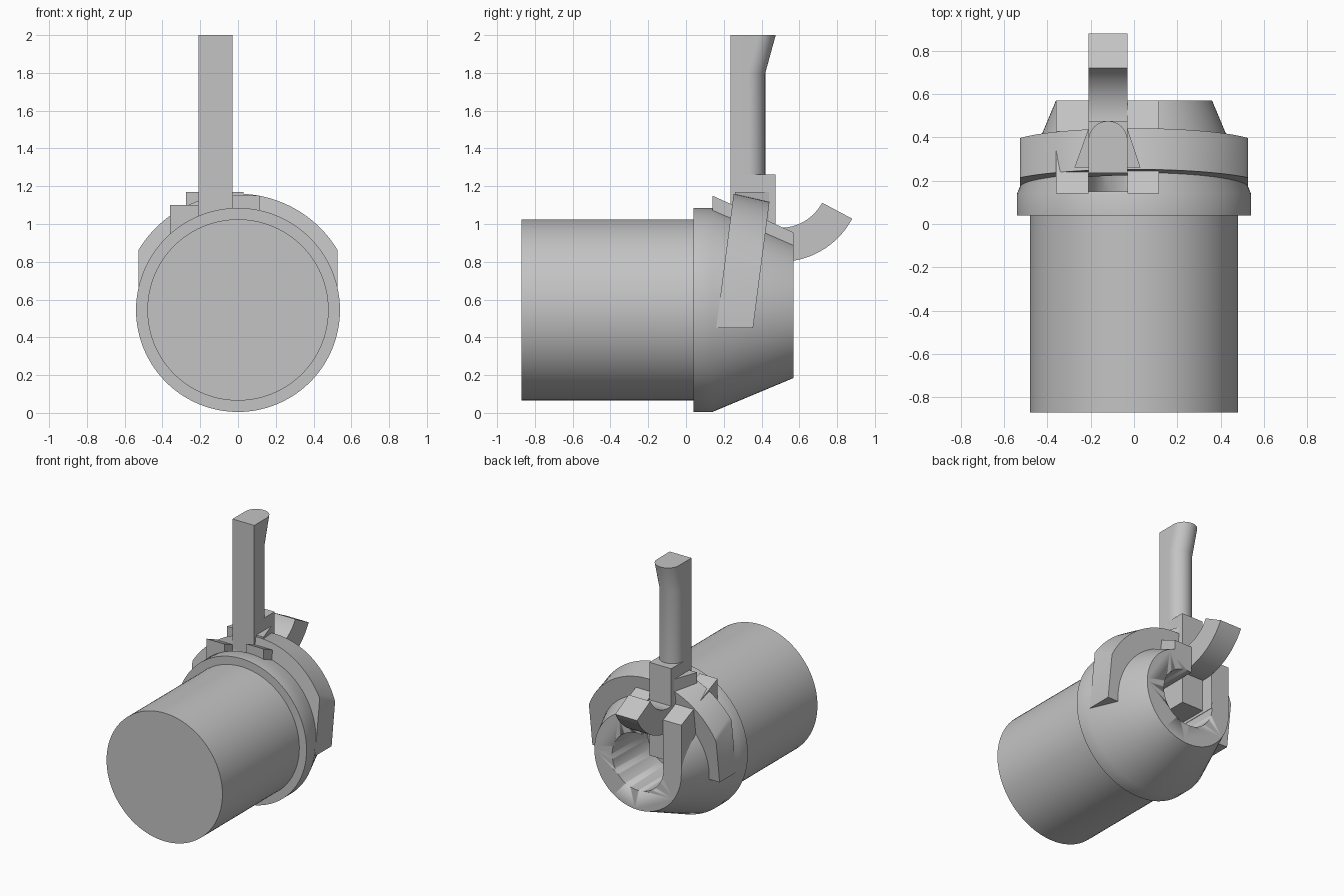
import bpy, bmesh, math

cube = bpy.data.objects.get("Cube")
if cube:
    bpy.data.objects.remove(cube)

grey = bpy.data.materials.new("plain grey")
grey.use_nodes = True
grey.diffuse_color = (0.55, 0.55, 0.55, 1)
grey.node_tree.nodes["Principled BSDF"].inputs["Base Color"].default_value = (0.55, 0.55, 0.55, 1)

AXIS = 0.545           # height of the barrel axis
SLOT = (-0.21, -0.03)  # x range shared by slot, lever and trigger


def loft(name, rings, smooth=True):
    """Closed solid through rings of equal point count."""
    bm = bmesh.new()
    loops = [[bm.verts.new(p) for p in ring] for ring in rings]
    n = len(loops[0])
    for a, b in zip(loops, loops[1:]):
        for i in range(n):
            bm.faces.new((a[i], a[(i + 1) % n], b[(i + 1) % n], b[i]))
    bm.faces.new(loops[0][::-1])
    bm.faces.new(loops[-1])
    bmesh.ops.recalc_face_normals(bm, faces=bm.faces)
    mesh = bpy.data.meshes.new(name)
    bm.to_mesh(mesh)
    bm.free()
    ob = bpy.data.objects.new(name, mesh)
    bpy.context.collection.objects.link(ob)
    mesh.materials.append(grey)
    if smooth:
        bpy.ops.object.select_all(action='DESELECT')
        ob.select_set(True)
        bpy.context.view_layer.objects.active = ob
        bpy.ops.object.shade_smooth_by_angle(angle=math.radians(30))
    return ob


def prism(name, yz, x0, x1, smooth=False):
    """Side profile in y, z extruded along x."""
    return loft(name, [[(x, y, z) for y, z in yz] for x in (x0, x1)], smooth)


def lathe(name, profile, n=96):
    """Radius profile turned about the barrel axis."""
    turn = [2 * math.pi * i / n for i in range(n)]
    return loft(name, [[(r * math.cos(t), y, AXIS + r * math.sin(t)) for t in turn]
                       for y, r in profile])


def cut(ob, cutter):
    mod = ob.modifiers.new("cut", 'BOOLEAN')
    mod.operation = 'DIFFERENCE'
    mod.object = cutter
    mod.solver = 'EXACT'
    bpy.context.view_layer.objects.active = ob
    bpy.ops.object.modifier_apply(modifier=mod.name)
    bpy.data.objects.remove(cutter)


# Barrel and tapered head
lathe("barrel", [(-0.87, 0.48), (0.08, 0.48)])
head = lathe("head", [(0.04, 0.54), (0.14, 0.54), (0.57, 0.36)])
cut(head, lathe("bore_cutter", [(0.15, 0.213), (0.8, 0.213)]))
cut(head, prism("slot_cutter", [(0.15, AXIS), (0.8, AXIS), (0.8, 1.4), (0.15, 1.4)], *SLOT))

# Rails on both sides of the slot
prism("slot_rail_left", [(0.14, 1.0), (0.57, 0.8), (0.57, 0.955), (0.14, 1.15)], SLOT[1], 0.115)
prism("slot_rail_right", [(0.14, AXIS), (0.57, AXIS), (0.57, 0.915), (0.14, 1.1)], -0.36, SLOT[0])


# Leaning saddle strap: clipped circle outside, round arch inside
def strap_ring(y, radius, n=48):
    side, bottom, inner = 0.527, 0.45, 0.40
    start = math.acos(side / radius)
    end = math.asin((bottom - AXIS) / inner)
    pts = [(side, bottom)]
    for i in range(n + 1):
        t = start + (math.pi - 2 * start) * i / n
        pts.append((radius * math.cos(t), AXIS + radius * math.sin(t)))
    pts.append((-side, bottom))
    for i in range(n + 1):
        t = math.pi - end + (2 * end - math.pi) * i / n
        pts.append((inner * math.cos(t), AXIS + inner * math.sin(t)))
    return [(x, y + 0.13 * (z - bottom), z) for x, z in pts]


strap = loft("saddle_strap", [strap_ring(0.16, 0.615), strap_ring(0.355, 0.572)])

# Lever foot with its wedge-shaped guard
prism("lever_foot", [(0.235, 0.565), (0.475, 0.565), (0.475, 1.262), (0.235, 1.262)], *SLOT)
loft("lever_guard", [[(-0.275, 0.26, z), (0.03, 0.26, z), (-0.03, 0.44, z), (-0.21, 0.44, z)]
                     for z in (1.0, 1.17)], False)


# Round-backed lever flaring at the top
def lever_ring(z, centre, n=24):
    arc = [math.pi * i / n for i in range(n + 1)]
    return [(SLOT[0], 0.235, z), (SLOT[1], 0.235, z)] + \
           [(-0.12 + 0.09 * math.cos(t), centre + 0.09 * math.sin(t), z) for t in arc]


loft("lever", [lever_ring(1.1, 0.33), lever_ring(1.8, 0.33), lever_ring(2.0, 0.385)])

# Curved trigger behind the lever
sweep = [math.radians(-110 + 82 * i / 24) for i in range(25)]
loft("trigger", [[(x, 0.5 + r * math.cos(t), 1.23 + r * math.sin(t))
                  for x, r in ((SLOT[0], 0.25), (SLOT[1], 0.25), (SLOT[1], 0.43), (SLOT[0], 0.43))]
                 for t in sweep])
